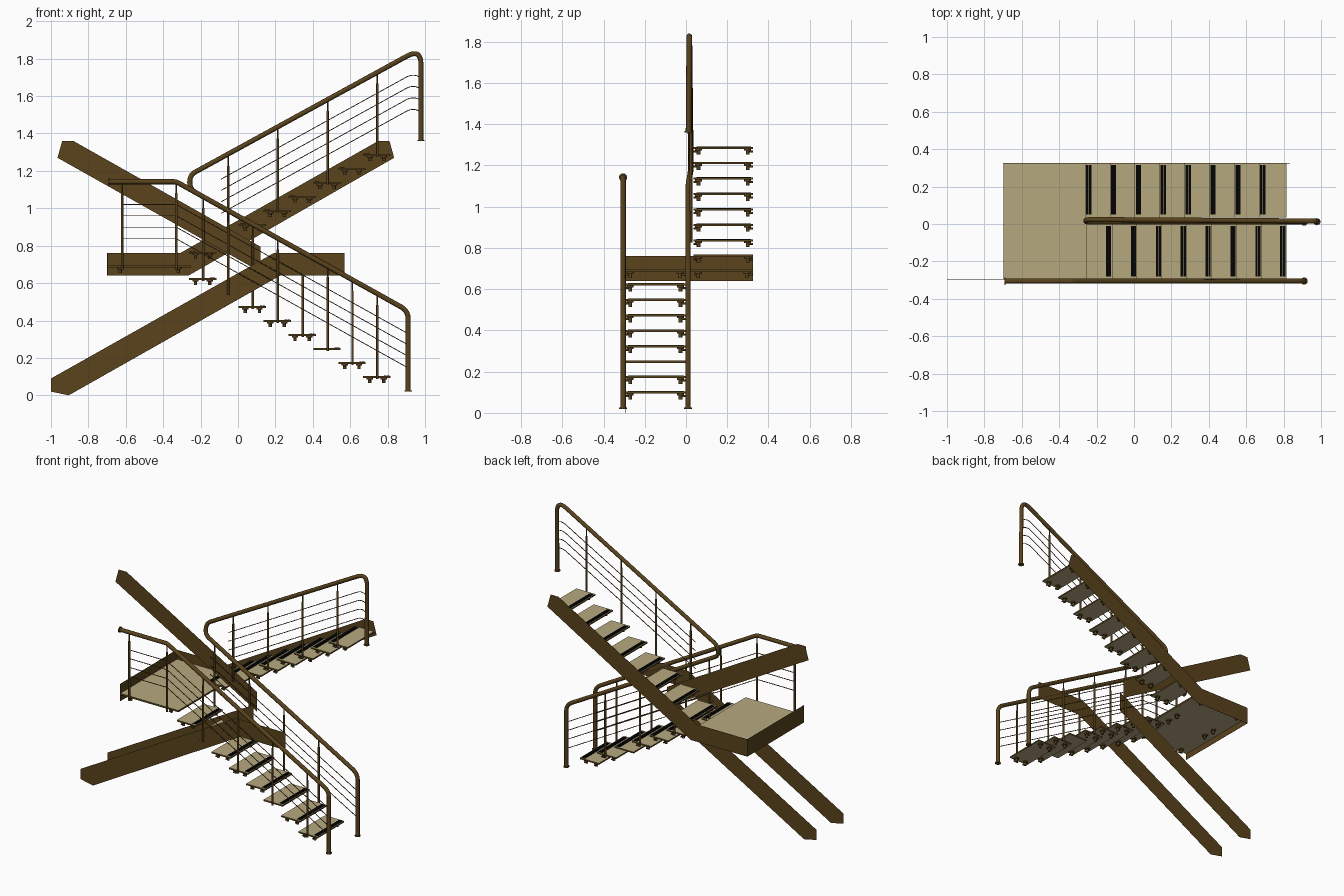
import bpy, bmesh
from mathutils import Vector

if "Cube" in bpy.data.objects:
    bpy.data.objects.remove(bpy.data.objects["Cube"])


def material(name, rgb):
    m = bpy.data.materials.new(name)
    m.use_nodes = True
    m.diffuse_color = (*rgb, 1)
    node = next(n for n in m.node_tree.nodes if n.type == 'BSDF_PRINCIPLED')
    node.inputs["Base Color"].default_value = (*rgb, 1)
    return m


BROWN = material("brown_steel", (0.1, 0.056, 0.012))
TAN = material("tan_tread", (0.47, 0.395, 0.212))
BLACK = material("black_grip", (0.001, 0.001, 0.001))


def finish(name, bm, *mats):
    mesh = bpy.data.meshes.new(name)
    bmesh.ops.recalc_face_normals(bm, faces=bm.faces)
    bm.to_mesh(mesh)
    bm.free()
    for mat in mats:
        mesh.materials.append(mat)
    ob = bpy.data.objects.new(name, mesh)
    bpy.context.collection.objects.link(ob)


def box(name, x, y, z, mat, rim=None):
    """Box from (low, high) pairs, with an optional colour for the upright sides."""
    bm = bmesh.new()
    bmesh.ops.create_cube(bm, size=1)
    for f in bm.faces:
        f.normal_update()
        f.material_index = 1 if rim and abs(f.normal.z) < 0.5 else 0
    for v in bm.verts:
        v.co = [p[0] if c < 0 else p[1] for c, p in zip(v.co, (x, y, z))]
    finish(name, bm, mat, *([rim] if rim else []))


def rod(name, a, b, r, sides=12):
    a, b = Vector(a), Vector(b)
    bm = bmesh.new()
    bmesh.ops.create_cone(bm, cap_ends=True, segments=sides, radius1=r, radius2=r, depth=(b - a).length)
    turn = Vector((0, 0, 1)).rotation_difference(b - a)
    for v in bm.verts:
        v.co = turn @ v.co + (a + b) / 2
    for f in bm.faces:
        f.smooth = len(f.verts) == 4
    finish(name, bm, BROWN)


def sheet(name, outline, y, thick=0.001):
    """Upright plate with an x-z outline."""
    bm = bmesh.new()
    face = bm.faces.new([bm.verts.new((x, y - thick / 2, z)) for x, z in outline])
    out = bmesh.ops.extrude_face_region(bm, geom=[face])
    for v in out["geom"]:
        if isinstance(v, bmesh.types.BMVert):
            v.co.y += thick
    finish(name, bm, BROWN)


def tube(name, path, r, bends, res=3):
    """Round tube along a path, with one rounding length per corner."""
    pts = [Vector(p) for p in path]
    out = [pts[0]]
    for a, b, c, bend in zip(pts, pts[1:], pts[2:], bends):
        p, q = b + (a - b).normalized() * bend, b + (c - b).normalized() * bend
        for i in range(9):
            t = i / 8
            out.append(p * (1 - t) ** 2 + b * 2 * t * (1 - t) + q * t * t)
    out.append(pts[-1])
    cu = bpy.data.curves.new(name, 'CURVE')
    cu.dimensions = '3D'
    cu.bevel_depth = r
    cu.bevel_resolution = res
    cu.use_fill_caps = True
    sp = cu.splines.new('POLY')
    sp.points.add(len(out) - 1)
    for pt, co in zip(sp.points, out):
        pt.co = (*co, 1)
    cu.materials.append(BROWN)
    bpy.context.collection.objects.link(bpy.data.objects.new(name, cu))


def bracket(x, y, z, wall):
    """Puck under a tread with a small arm to the wall side."""
    rod("bracket_plate", (x, y, z - 0.008), (x, y, z), 0.017)
    rod("bracket_knob", (x, y, z - 0.028), (x, y, z - 0.006), 0.009)
    rod("bracket_arm", (x, y, z - 0.012), (x, wall, z - 0.012), 0.005, 8)


# Stringers
def mirror(outline):
    return [(-0.13 - x, z) for x, z in outline]


upper_end = [(0.75, 1.36), (0.81, 1.36), (0.835, 1.27)]
upper_outer = [(-0.7, 0.64), (-0.7, 0.76), (-0.31, 0.76)] + upper_end + [(-0.265, 0.64)]
upper_inner = [(-0.25, 0.66), (-0.25, 0.795)] + upper_end
lower_foot = [(-0.905, 0.0), (-1.0, 0.02), (-1.0, 0.09)]
lower_outer = lower_foot + [(0.19, 0.76), (0.57, 0.76), (0.57, 0.64), (0.225, 0.64)]
lower_inner = lower_foot + [(0.12, 0.72), (0.12, 0.58)]
sheet("upper_outer_stringer", upper_outer, 0.3245)
sheet("upper_inner_stringer", mirror(upper_inner), 0.037)
sheet("lower_outer_stringer", lower_outer, -0.295)
sheet("lower_inner_stringer", lower_inner, 0.0)

# Landing
box("landing_end_plate", (-0.697, -0.696), (-0.297, 0.325), (0.64, 0.76), BROWN)
box("landing_floor", (-0.695, -0.25), (-0.295, 0.324), (0.683, 0.695), TAN, BROWN)
for x in (-0.63, -0.32):
    for y, wall in ((-0.27, -0.295), (-0.03, 0.0), (0.06, 0.04), (0.295, 0.322)):
        bracket(x, y, 0.683, wall)

# Treads with a double grip strip on the nosing
STEP, RISE, WIDE = 0.133, 0.0748, 0.146


def tread(x, y0, y1, z, nose, brackets=True):
    box("tread", (x, x + WIDE), (y0, y1), (z - 0.005, z + 0.005), TAN, BROWN)
    for offset in (0.006, 0.0205):
        s = x + offset if nose < 0 else x + WIDE - offset - 0.013
        box("grip_strip", (s, s + 0.013), (y0 + 0.014, y1 - 0.008), (z + 0.004, z + 0.007), BLACK)
    if brackets:
        for bx in (x + 0.035, x + WIDE - 0.035):
            bracket(bx, y0 + 0.025, z - 0.005, y0)
            bracket(bx, y1 - 0.025, z - 0.005, y1)


for i in range(8):
    x = -0.262 + STEP * i
    tread(x, 0.036, 0.324, 0.762 + RISE * i, -1)
    tread(x, -0.296, -0.002, 0.622 - RISE * i, 1, brackets=i != 5)

# Handrails
FRONT, INNER, UP = -0.305, 0.01, 0.024


def low_z(x):
    return 0.468 + 0.557 * (0.88 - max(x, -0.33))


def up_z(x):
    return 1.175 + 0.551 * (x + 0.255)


tube("front_handrail", [(0.91, FRONT, 0.02), (0.91, FRONT, low_z(0.91)), (-0.33, FRONT, low_z(-0.33)),
                        (-0.69, FRONT, low_z(-0.33))], 0.0135, (0.045, 0.015))
tube("inner_handrail", [(0.91, INNER, 0.02), (0.91, INNER, low_z(0.91)), (-0.258, INNER, low_z(-0.258)),
                        (-0.258, UP, up_z(-0.25)), (0.978, 0.016, up_z(0.978)), (0.978, 0.012, 1.36)],
     0.0135, (0.045, 0.036, 0.036, 0.085))
for x, y, z in ((0.91, FRONT, 0.02), (0.91, INNER, 0.02), (0.978, 0.012, 1.36)):
    rod("post_flange", (x, y, z), (x, y, z + 0.006), 0.019, 16)
rod("rail_end_flange", (-0.692, FRONT, 1.142), (-0.686, FRONT, 1.142), 0.02, 16)


# Balusters, each with a thin pin holding the rail
def baluster(name, x, y, low, high):
    rod(name, (x, y, low), (x, y, high - 0.06), 0.0065)
    rod(name + "_pin", (x, y, high - 0.06), (x, y, high), 0.004, 8)


for k in range(4):
    x = 0.745 - 2 * STEP * k
    n = 7 - 2 * k
    baluster("front_baluster", x, FRONT, 0.612 - RISE * n, low_z(x))
    baluster("upper_baluster", x, UP, 0.752 + RISE * n, up_z(x))
    x -= STEP
    baluster("inner_baluster", x, INNER, 0.612 - RISE * (n - 1), low_z(x))
for x in (-0.33, -0.62):
    baluster("landing_baluster", x, FRONT, 0.67, low_z(x))

# Guard wires
for drop in (0.122, 0.182, 0.243, 0.305):
    tube("front_wire", [(0.91, FRONT, low_z(0.91) - drop), (-0.33, FRONT, low_z(-0.33) - drop),
                        (-0.62, FRONT, low_z(-0.33) - drop)], 0.0025, (0.01,), 1)
    tube("inner_wire", [(0.91, INNER, low_z(0.91) - drop), (-0.22, INNER, low_z(-0.22) - drop)],
         0.0025, (), 1)
    u = drop - 0.012
    tube("upper_wire", [(-0.09, UP, up_z(-0.09) - u), (0.935, UP, up_z(0.935) - u),
                        (0.978, 0.012, up_z(0.935) - u - 0.022)], 0.0025, (0.04,), 1)
